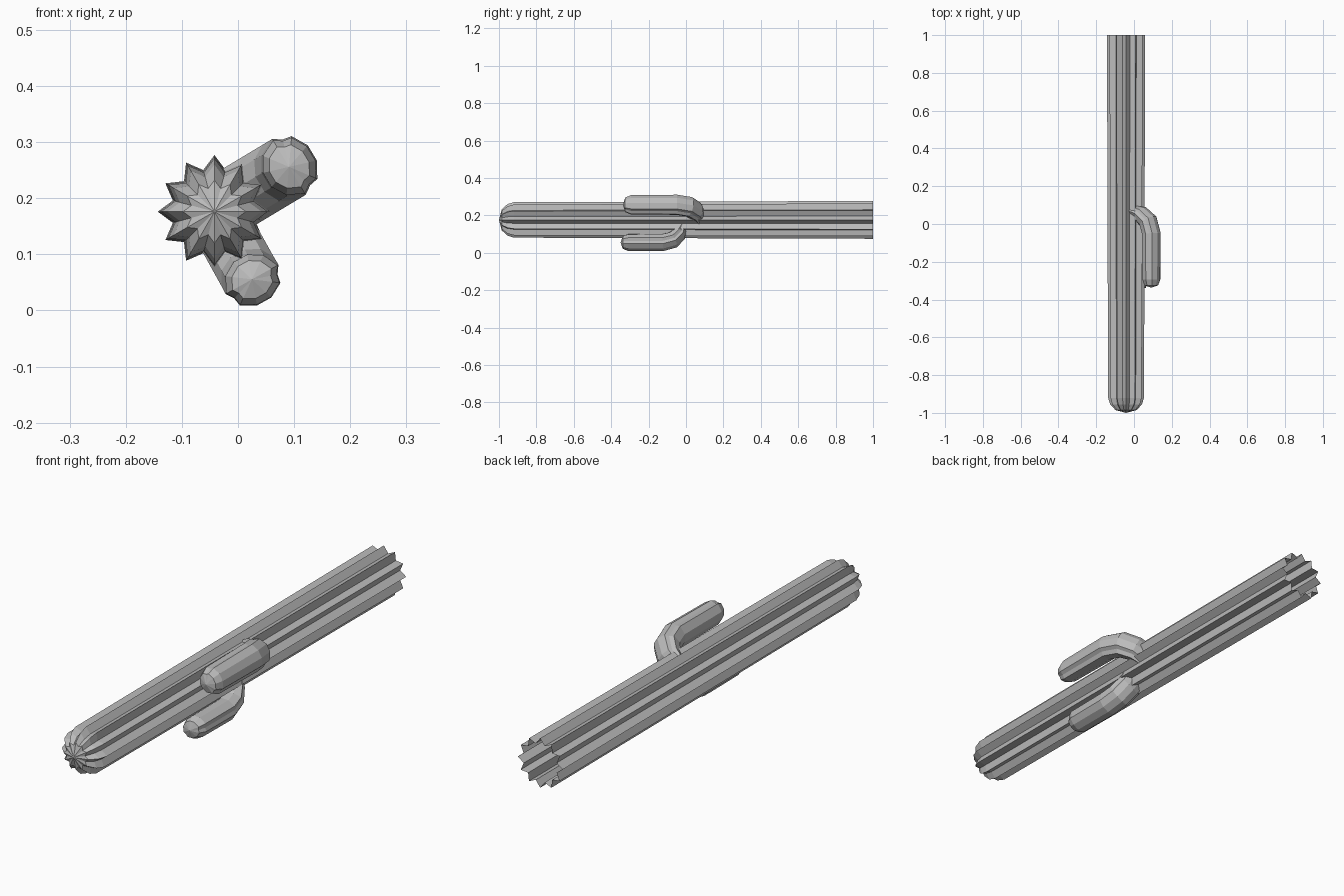
import bpy
import bmesh
import math
from mathutils import Vector

if "Cube" in bpy.data.objects:
    bpy.data.objects.remove(bpy.data.objects["Cube"])

CENTER = Vector((-0.042, 0, 0.176))

grey = bpy.data.materials.new("cactus grey")
grey.diffuse_color = (0.5, 0.5, 0.5, 1)
grey.use_nodes = True
grey.node_tree.nodes["Principled BSDF"].inputs["Base Color"].default_value = grey.diffuse_color


def skin(name, rings, tip):
    """Join rings of points with quads and close the last ring on a tip."""
    bm = bmesh.new()
    loops = [[bm.verts.new(p) for p in ring] for ring in rings]
    n = len(loops[0])
    for a, b in zip(loops, loops[1:]):
        for i in range(n):
            j = (i + 1) % n
            bm.faces.new((a[i], a[j], b[j], b[i]))
    end = bm.verts.new(tip)
    for i in range(n):
        bm.faces.new((loops[-1][i], loops[-1][(i + 1) % n], end))
    bmesh.ops.recalc_face_normals(bm, faces=bm.faces)
    mesh = bpy.data.meshes.new(name)
    bm.to_mesh(mesh)
    bm.free()
    mesh.materials.append(grey)
    obj = bpy.data.objects.new(name, mesh)
    bpy.context.collection.objects.link(obj)


# Ribbed trunk: twelve-pointed star section, open at the base, domed at the top
def star(y, r):
    pts = []
    for i in range(24):
        a = math.radians(15 * i)
        k = r if i % 2 == 0 else r * 0.76
        pts.append(CENTER + Vector((k * math.cos(a), y, k * math.sin(a))))
    return pts


trunk = [(1, 0.101), (0, 0.098), (-0.92, 0.095), (-0.955, 0.084), (-0.985, 0.056)]
skin("trunk", [star(y, r) for y, r in trunk], CENTER + Vector((0, -1, 0)))

# Arm section on one side: angle from the outer side, radius
HALF = [(18, 0.051), (54, 0.055), (72, 0.050), (90, 0.058), (126, 0.053), (162, 0.050)]
SECTION = HALF + [(-a, r) for a, r in reversed(HALF)]


# Arm: section swept along a bent path of (distance from trunk axis, y, depth, width)
def arm(name, angle, path, tip_y):
    a = math.radians(angle)
    out = Vector((math.cos(a), 0, math.sin(a)))
    side = Vector((-math.sin(a), 0, math.cos(a)))
    back = Vector((0, 1, 0))
    spine = [CENTER + out * p[0] + back * p[1] for p in path]
    rings = []
    for i, p in enumerate(path):
        t = (spine[min(i + 1, len(path) - 1)] - spine[max(i - 1, 0)]).normalized()
        up = out * -t.dot(back) + back * t.dot(out)
        rings.append([spine[i]
                      + up * (r * p[2] * math.cos(math.radians(d)))
                      + side * (r * p[3] * math.sin(math.radians(d)))
                      for d, r in SECTION])
    skin(name, rings, CENTER + out * path[-1][0] + back * tip_y)


arm("upper_arm", 31,
    [(0.05, 0.070, 0.6, 1), (0.09, 0.055, 0.85, 1), (0.135, 0.015, 1, 1),
     (0.155, -0.05, 1, 1), (0.155, -0.295, 0.95, 0.95), (0.155, -0.325, 0.72, 0.72)], -0.337)
arm("lower_arm", -61,
    [(0.05, -0.02, 0.5, 0.92), (0.085, -0.035, 0.75, 0.92), (0.122, -0.07, 0.9, 0.92),
     (0.138, -0.125, 0.93, 0.93), (0.138, -0.31, 0.9, 0.9), (0.138, -0.338, 0.68, 0.68)], -0.35)
